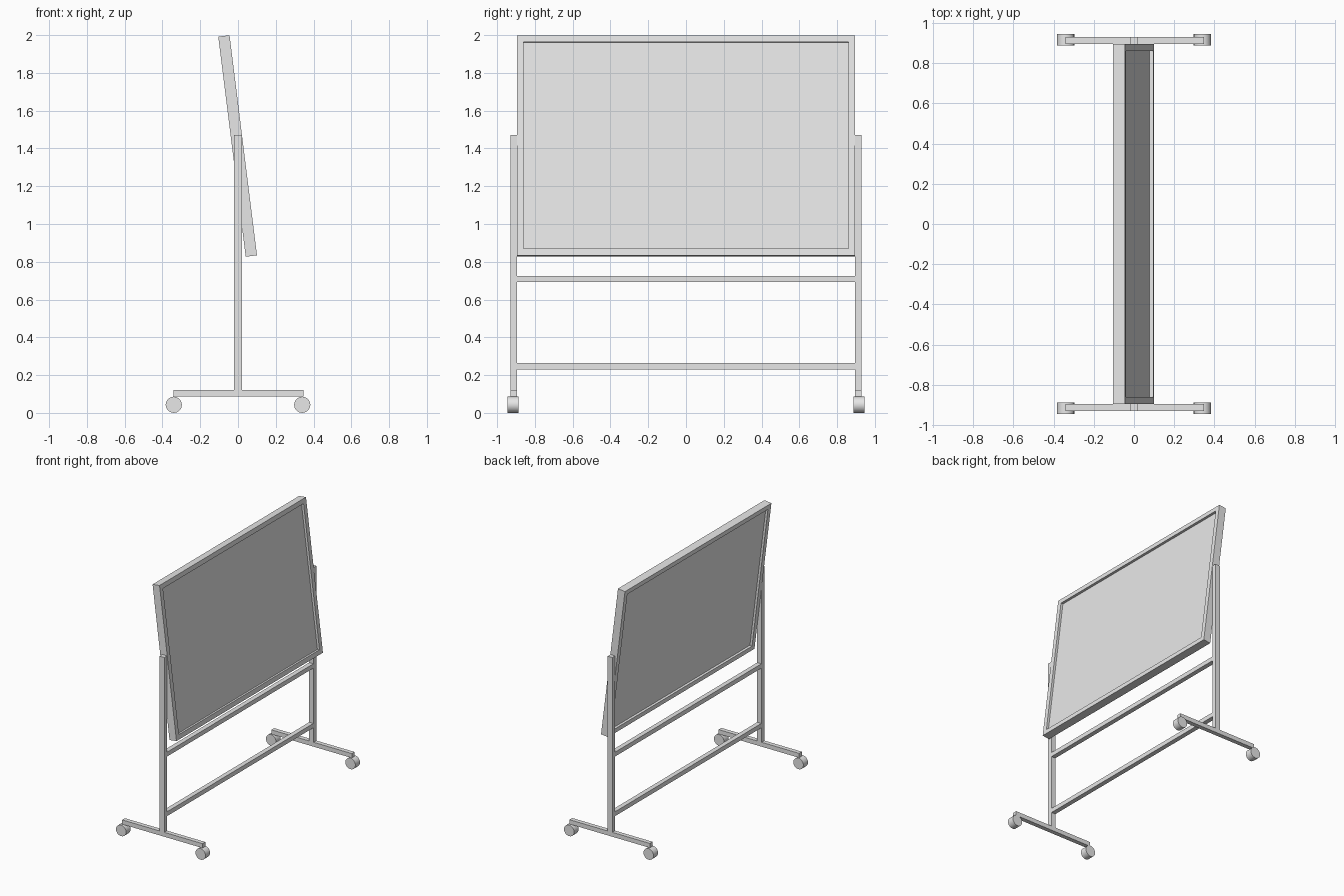
import bpy
import math
from mathutils import Matrix

if "Cube" in bpy.data.objects:
    bpy.data.objects.remove(bpy.data.objects["Cube"])

grey = bpy.data.materials.new("light_grey")
grey.diffuse_color = (0.8, 0.8, 0.8, 1.0)
grey.use_nodes = True
grey.node_tree.nodes["Principled BSDF"].inputs["Base Color"].default_value = grey.diffuse_color

# Board placement: leaning about the pivot line between the posts
TILT = Matrix.Translation((-0.002, 0, 1.413)) @ Matrix.Rotation(math.radians(-7.1), 4, 'Y')


def box(name, center, size, matrix=Matrix.Identity(4)):
    bpy.ops.mesh.primitive_cube_add(size=1)
    ob = bpy.context.object
    ob.name = name
    ob.data.transform(matrix @ Matrix.Translation(center) @ Matrix.Diagonal((*size, 1)))
    ob.data.materials.append(grey)
    return ob


def board_frame(width, height, rim, depth):
    """One mitre-free rectangular ring, extruded through its depth."""
    w, h = width / 2, height / 2
    corners = [(-1, -1), (1, -1), (1, 1), (-1, 1)]
    verts = []
    for x in (-depth / 2, depth / 2):
        for inset in (0, rim):
            verts += [(x, sy * (w - inset), sz * (h - inset)) for sy, sz in corners]
    faces = []
    for i in range(4):
        j = (i + 1) % 4
        faces += [(i, 4 + i, 4 + j, j),                 # back rim
                  (8 + i, 8 + j, 12 + j, 12 + i),       # front rim
                  (i, j, 8 + j, 8 + i),                 # outer edge
                  (4 + i, 12 + i, 12 + j, 4 + j)]       # inner edge
    mesh = bpy.data.meshes.new("board_frame")
    mesh.from_pydata(verts, [], faces)
    mesh.transform(TILT)
    mesh.materials.append(grey)
    ob = bpy.data.objects.new("board_frame", mesh)
    bpy.context.collection.objects.link(ob)


# Tilted board: raised frame with a panel recessed on both sides
board_frame(1.79, 1.174, 0.036, 0.06)
box("board_panel", (0, 0, 0), (0.024, 1.72, 1.104), TILT)

# Cross rails between the posts
for name, z in (("upper_rail", 0.709), ("lower_rail", 0.248)):
    box(name, (0, 0, z), (0.036, 1.79, 0.034))

# Posts, feet and castors on each side
for side, s in (("front", -1), ("back", 1)):
    y = s * 0.912
    box(side + "_post", (0, y, 0.796), (0.04, 0.034, 1.352))
    box(side + "_foot", (0.003, y, 0.103), (0.688, 0.034, 0.034))
    for end, e in (("left", -1), ("right", 1)):
        bpy.ops.mesh.primitive_cylinder_add(
            vertices=20, radius=0.043, depth=0.056,
            location=(e * 0.34, s * 0.916, 0.043), rotation=(math.pi / 2, 0, 0))
        wheel = bpy.context.object
        wheel.name = f"{side}_{end}_castor"
        wheel.data.materials.append(grey)
        bpy.ops.object.shade_smooth_by_angle(angle=math.radians(40))
